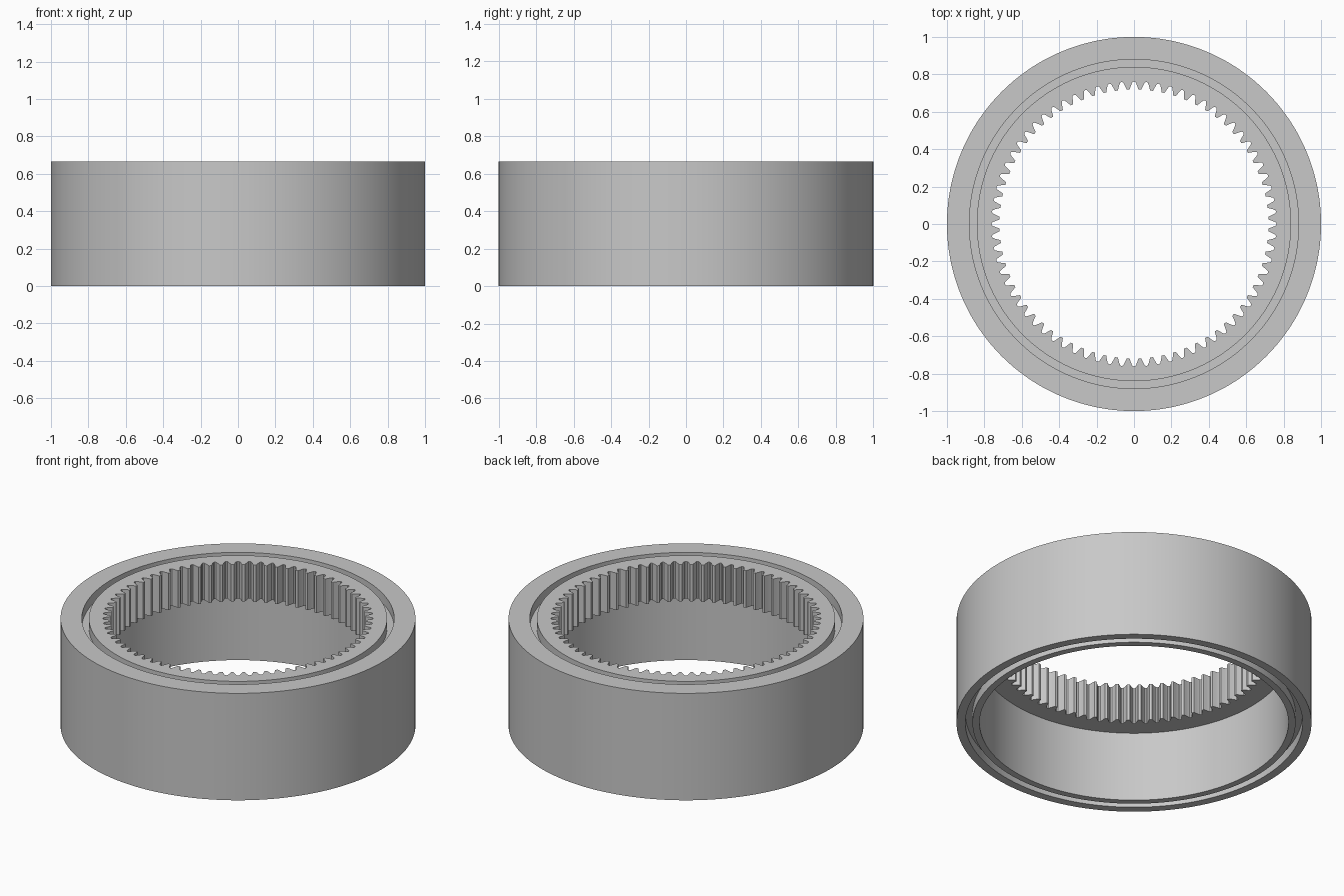
import bpy, bmesh
from math import cos, sin, pi

cube = bpy.data.objects.get("Cube")
if cube:
    bpy.data.objects.remove(cube, do_unlink=True)

HEIGHT, TEETH, GROOVE = 0.665, 72, 0.06
TOOTH_BASE = HEIGHT - 0.23

# One tooth pitch, from gap centre to gap centre: (fraction of pitch, radius)
half = [(0.0, 0.762), (0.11, 0.759), (0.19, 0.75), (0.27, 0.737), (0.38, 0.719)]
pitch = half + [(1 - t, r) for t, r in reversed(half[1:])]
outline = [((i + t) * 2 * pi / TEETH, r) for i in range(TEETH) for t, r in pitch]

# Closed cross-section: (radius, height), with None for the toothed outline
section = [
    (1.0, 0), (1.0, HEIGHT),                                # outer wall
    (0.88, HEIGHT), (0.88, HEIGHT - GROOVE),                # top groove
    (0.84, HEIGHT - GROOVE), (0.84, HEIGHT),
    (None, HEIGHT), (None, TOOTH_BASE),                     # teeth
    (0.87, TOOTH_BASE), (0.87, 0),                          # lower bore
    (0.91, 0), (0.91, GROOVE), (0.95, GROOVE), (0.95, 0),   # bottom groove
]


def add_loop(bm, radius, z):
    return [bm.verts.new(((radius or r) * cos(a), (radius or r) * sin(a), z))
            for a, r in outline]


# Sweep the section around the axis
bm = bmesh.new()
loops = [add_loop(bm, r, z) for r, z in section]
for k, low in enumerate(loops):
    high = loops[(k + 1) % len(loops)]
    for j in range(len(low)):
        n = (j + 1) % len(low)
        bm.faces.new((low[j], low[n], high[n], high[j]))
bmesh.ops.recalc_face_normals(bm, faces=bm.faces)
mesh = bpy.data.meshes.new("ring_gear")
bm.to_mesh(mesh)
bm.free()

# Grey metal
grey = bpy.data.materials.new("grey_metal")
grey.use_nodes = True
colour = (0.58, 0.58, 0.58, 1)
grey.diffuse_color = colour
grey.node_tree.nodes["Principled BSDF"].inputs["Base Color"].default_value = colour
mesh.materials.append(grey)

ring = bpy.data.objects.new("ring_gear", mesh)
bpy.context.collection.objects.link(ring)
bpy.ops.object.select_all(action="DESELECT")
ring.select_set(True)
bpy.context.view_layer.objects.active = ring
bpy.ops.object.shade_smooth_by_angle(angle=pi / 6)
